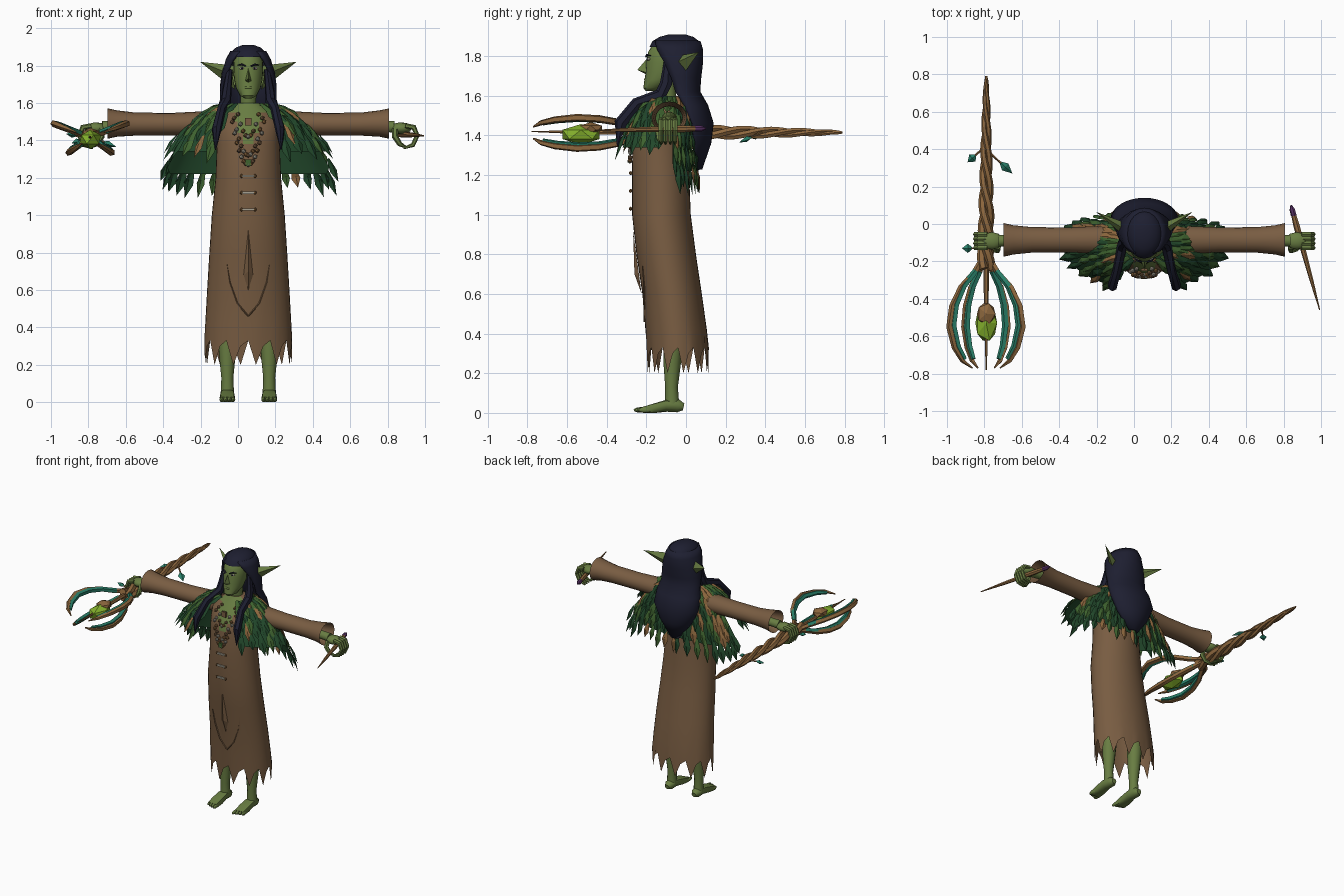
import bpy, math, random
from mathutils import Vector as V

random.seed(4)
if "Cube" in bpy.data.objects:
    bpy.data.objects.remove(bpy.data.objects["Cube"])
CX = 0.055  # middle of the body
SMOOTH = []

def material(name, r, g, b):
    m = bpy.data.materials.new(name)
    m.use_nodes = True
    m.diffuse_color = [(c / 255) ** 2.2 for c in (r, g, b)] + [1]
    m.node_tree.nodes["Principled BSDF"].inputs["Base Color"].default_value = m.diffuse_color
    return m

SKIN = material("green skin", 104, 124, 68)
ROBE = material("robe brown", 120, 93, 68)
DARK = material("dark leaf", 38, 72, 46)
LEAF = material("mid leaf", 64, 98, 50)
TAN = material("tan wood", 140, 103, 64)
HAIR = material("blue black hair", 35, 36, 52)
TEAL = material("teal", 46, 128, 106)
LIME = material("lime crystal", 132, 176, 48)
PURPLE = material("purple", 88, 52, 100)
BONE = material("bone grey", 165, 160, 145)

def mesh(name, verts, faces, mats, rule=None, smooth=True):
    me = bpy.data.meshes.new(name)
    me.from_pydata([tuple(v) for v in verts], [], faces)
    for m in mats if isinstance(mats, list) else [mats]:
        me.materials.append(m)
    if rule:
        for p in me.polygons:
            p.material_index = rule(p.center, p.index)
    ob = bpy.data.objects.new(name, me)
    bpy.context.collection.objects.link(ob)
    if smooth:
        SMOOTH.append(ob)
    return ob

def skin_rings(name, rings, mats, closed=True, caps=(True, True), **kw):
    n = len(rings[0])
    faces = [(k * n + i, k * n + (i + 1) % n, (k + 1) * n + (i + 1) % n, (k + 1) * n + i)
             for k in range(len(rings) - 1) for i in range(n if closed else n - 1)]
    if closed and caps[0]:
        faces.append(tuple(range(n))[::-1])
    if closed and caps[1]:
        faces.append(tuple(range((len(rings) - 1) * n, len(rings) * n)))
    return mesh(name, [p for r in rings for p in r], faces, mats, **kw)

# Stacked ellipses: rows of z, centre y, x radius, y radius
def loft(name, rows, mats, n=20, hem=(0,), **kw):
    turns = [math.tau * i / n for i in range(n)]
    rings = [[(CX + rx * math.sin(a), cy - ry * math.cos(a), z + (0 if k else hem[i % len(hem)]))
              for i, a in enumerate(turns)] for k, (z, cy, rx, ry) in enumerate(rows)]
    return skin_rings(name, rings, mats, **kw)

def tube(name, pts, radii, mats, n=8, ref=(0, 0, 1), flat=1.0, **kw):
    pts, rings = [V(p) for p in pts], []
    for k, p in enumerate(pts):
        t = (pts[min(k + 1, len(pts) - 1)] - pts[max(k - 1, 0)]).normalized()
        u = t.cross(V(ref)).normalized()
        v = u.cross(t) * flat
        rings.append([p + radii[k] * (u * math.cos(a) + v * math.sin(a)) for a in (math.tau * i / n for i in range(n))])
    return skin_rings(name, rings, mats, **kw)

def blob(name, loc, scale, mat, level=2, smooth=True):
    bpy.ops.mesh.primitive_ico_sphere_add(subdivisions=level, radius=1, location=loc)
    ob = bpy.context.object
    ob.name, ob.scale = name, scale
    ob.data.materials.append(mat)
    if smooth:
        SMOOTH.append(ob)

def box(name, loc, size, mat):
    bpy.ops.mesh.primitive_cube_add(size=1, location=loc)
    ob = bpy.context.object
    ob.name, ob.scale = name, size
    ob.data.materials.append(mat)

# Robe with jagged hem and skin neckline
ROWS = [(.28, -.04, .235, .155), (.42, -.05, .23, .155), (.6, -.07, .22, .15), (.8, -.1, .208, .15),
        (1.0, -.124, .195, .148), (1.2, -.128, .175, .144), (1.38, -.133, .168, .137),
        (1.44, -.128, .168, .128), (1.5, -.115, .168, .11), (1.55, -.095, .13, .085), (1.6, -.09, .06, .055)]
loft("robe", ROWS, [ROBE, SKIN], n=36, caps=(False, True), hem=(.05, -.08, .02),
     rule=lambda c, i: int(c.z > 1.38 and c.y < -.1 and abs(c.x - CX) < .02 + (c.z - 1.38) * .3))

def on_robe(x, z, off=.004):
    a, b = next((a, b) for a, b in zip(ROWS, ROWS[1:]) if a[0] <= z <= b[0])
    f = (z - a[0]) / (b[0] - a[0])
    cy, rx, ry = (p + (q - p) * f for p, q in zip(a[1:], b[1:]))
    return V((x, cy - ry * math.sqrt(max(0, 1 - ((x - CX) / rx) ** 2)) - off, z))

# Front fold and pointed panel
mesh("front_fold", [on_robe(CX, .92), on_robe(CX - .025, .68), on_robe(CX, .6), on_robe(CX + .025, .68),
     on_robe(CX, .7, .025)], [(0, 1, 4), (1, 2, 4), (2, 3, 4), (3, 0, 4)], ROBE, smooth=False)
for s in (-1, 1):
    tube("panel_seam", [on_robe(CX + s * x, z, .002) for x, z in ((.115, .74), (.1, .64), (.06, .53), (0, .46))],
         [.002, .005, .005, .004], ROBE, n=4)
# Clasps and bead necklaces
for z in (1.21, 1.12, 1.03):
    box("clasp", on_robe(CX, z, .008), (.07, .01, .012), BONE)
    for s in (-1, 1):
        blob("clasp_knob", on_robe(CX + s * .036, z, .01), (.009, .009, .011), TAN, 1)
for w, top, depth, count in ((.055, 1.54, .12, 9), (.075, 1.52, .2, 13), (.085, 1.5, .23, 15)):
    for i in range(count):
        u = 2 * i / (count - 1) - 1
        blob("necklace_bead", on_robe(CX + w * u, top - depth * (1 - u * u), .012), (.013,) * 3, (ROBE, BONE, TAN)[i % 3], 1)
box("pendant", on_robe(CX, 1.5, .02), (.035, .015, .04), ROBE)
box("pendant_low", on_robe(CX, 1.28, .015), (.03, .015, .035), LEAF)
# Neck, head and face
loft("neck", [(1.54, -.09, .055, .05), (1.6, -.095, .043, .045), (1.68, -.105, .045, .05)], SKIN, n=14)
loft("head", [(1.625, -.18, .02, .025), (1.64, -.165, .045, .05), (1.68, -.13, .066, .08), (1.72, -.115, .075, .088),
              (1.77, -.108, .08, .094), (1.82, -.1, .079, .091), (1.86, -.09, .065, .078), (1.89, -.08, .03, .04)], SKIN)
mesh("nose", [(CX, -.195, 1.79), (CX - .02, -.19, 1.715), (CX + .02, -.19, 1.715), (CX, -.246, 1.73),
     (CX, -.195, 1.705)], [(0, 1, 3), (0, 3, 2), (1, 4, 3), (4, 2, 3)], SKIN, smooth=False)
blob("lips", (CX, -.2, 1.682), (.025, .012, .009), SKIN)
EAR = [(.07, -.05, 1.80), (.085, -.085, 1.75), (.07, -.04, 1.67), (.07, -.005, 1.74), (.258, .065, 1.82)]
for s in (-1, 1):
    blob("eye", (CX + s * .033, -.187, 1.785), (.016, .009, .008), BONE)
    blob("pupil", (CX + s * .033, -.193, 1.785), (.007, .006, .007), HAIR, 1)
    tube("eyebrow", [(CX + s * .014, -.202, 1.797), (CX + s * .035, -.197, 1.806), (CX + s * .058, -.178, 1.803)],
         [.004, .006, .002], HAIR, n=5)
    mesh("ear", [(CX + s * x, y, z) for x, y, z in EAR], [(i, (i + 1) % 4, 4) for i in range(4)], SKIN, smooth=False)
# Hair: crown, long back sheet, locks over the shoulders
loft("hair_crown", [(1.845, -.055, .1, .13), (1.875, -.052, .09, .118), (1.897, -.048, .065, .085), (1.91, -.045, .03, .04)], HAIR)
sheet = []
for z, cy, rx, ry, half in ((1.875, -.052, .09, .118, 150), (1.83, -.05, .115, .13, 135), (1.76, -.04, .135, .118, 122),
                            (1.69, -.03, .145, .1, 115), (1.62, -.02, .145, .085, 112), (1.55, 0, .165, .105, 95),
                            (1.46, .02, .175, .113, 85), (1.36, .02, .13, .1, 80), (1.23, .045, .03, .03, 75)):
    angles = [math.radians(half * (i / 8 - 1)) for i in range(17)]
    sheet.append([(CX + rx * math.sin(a), cy + ry * math.cos(a), z) for a in angles])
thick = skin_rings("hair_back", sheet, HAIR, closed=False).modifiers.new("thickness", "SOLIDIFY")
thick.thickness, thick.offset = .014, 0
LOCK = [(.1, -.09, 1.78), (.115, -.1, 1.66), (.12, -.13, 1.6), (.145, -.25, 1.56), (.17, -.33, 1.46), (.175, -.345, 1.35)]
for s in (-1, 1):
    tube("hair_lock", [(CX + s * x, y, z) for x, y, z in LOCK], [.02, .032, .035, .03, .033, .004], HAIR, n=7, ref=(1, 0, 0), flat=.8)
# Sleeves, hands, legs and feet
for s in (-1, 1):
    def limb(name, pts, radii, mat, **kw):
        return tube(name, [(CX + s * x, y, z) for x, y, z in pts], radii, mat, **kw)
    limb("sleeve", [(x, -.085, z) for x, z in ((.06, 1.48), (.2, 1.49), (.4, 1.487), (.6, 1.487), (.7, 1.49), (.752, 1.49))],
         [.08, .075, .067, .068, .078, .09], ROBE, n=16, flat=.9, caps=(True, False))
    limb("forearm", [(.55, -.085, 1.48), (.72, -.088, 1.475), (.78, -.09, 1.472)], [.04, .03, .032], SKIN, n=10)
    blob("palm", (CX + s * .815, -.09, 1.465), (.06, .047, .032), SKIN)
    for y in (-.055, -.079, -.103, -.127):
        limb("finger", [(x, y, z) for x, z in ((.84, 1.478), (.885, 1.47), (.903, 1.425), (.88, 1.375), (.83, 1.358))],
             [.014, .015, .013, .012, .006], SKIN, n=6, ref=(0, 1, 0))
    limb("thumb", [(.785, -.12, 1.46), (.785, -.14, 1.42), (.81, -.135, 1.38), (.84, -.12, 1.365)],
         [.018, .017, .014, .007], SKIN, n=6, ref=(0, 1, 0))
    limb("leg", [(.112, y, z) for y, z in ((-.06, .55), (-.065, .34), (-.07, .24), (-.073, .13), (-.07, .04))],
         [.06, .05, .043, .032, .036], SKIN, n=12, ref=(0, 1, 0))
    foot = limb("foot", [(.112, y, z) for y, z in ((-.012, .03), (-.04, .036), (-.1, .042), (-.16, .026), (-.22, .016))],
                [.018, .035, .038, .041, .04], SKIN, n=12, flat=.95)
    for v in foot.data.vertices:
        v.co.z = min(max(v.co.z, 0), .3 * (v.co.y + .32))
    for k in range(4):
        blob("toe", (CX + s * (.08 + k * .021), -.23 + .008 * k, .015), (.011, .035, .014), SKIN)

# Feather cape: dark lining plus overlapping feathers
def cape(s, a, t):
    c, x = math.cos(math.radians(a)), math.sin(math.radians(a))
    ry = (.1 + .16 * t) if c > 0 else (.08 + .05 * t)
    hang = .2 + .12 * min(1, max(0, -c * 4))
    return V((CX + s * (.12 + .32 * t) * x, -.09 - ry * c, 1.59 - .05 * t - hang * t * t))

verts, faces, cols = [], [], []
for s in (-1, 1):
    for a0, a1 in ((28, 80), (100, 180)):
        skin_rings("cape_lining", [[cape(s, a0 + (a1 - a0) * i / 10, t / 6) for i in range(11)] for t in range(7)], DARK, closed=False)
    for t in (.02, .22, .42, .62, .8, .95):
        a = 26 + random.random() * 6
        while a < 180:
            if not ((82 < a < 98 and t > .3) or (t > .9 and a < 90)):
                p = cape(s, a, t)
                d = ((cape(s, a, t + .15) - p).normalized() + V((0, 0, -.25))).normalized()
                out = d.cross(cape(s, a + 2, t) - cape(s, a - 2, t)).normalized()
                out *= math.copysign(1, out.dot(p - V((CX, -.09, 1.3))))
                p, d = p + out * .012, (d + out * .08).normalized() * random.uniform(.11, .17)
                side, k = d.cross(out).normalized() * random.uniform(.02, .03), len(verts)
                verts += [p - side * .4, p + side * .4, p + d * .55 + side, p + d, p + d * .55 - side, p + d * .45 + out * .012]
                faces += [(k + i, k + (i + 1) % 5, k + 5) for i in range(5)]
                cols += [random.choice((0, 0, 1, 1, 2))] * 5
            a += (13 - 4 * t) * random.uniform(.8, 1.2)
mesh("cape_feathers", verts, faces, [DARK, LEAF, TAN], rule=lambda c, i: cols[i], smooth=False)
# Twisted staff
SX, SZ = -.79, 1.415
steps = [i / 40 for i in range(41)]
for k in range(3):
    path = [V((SX, -.24 + 1.03 * u, SZ)) + (.024 * (1 - u) ** .6 + .002) * V((math.cos(u * 15 + k * 2.1), 0, math.sin(u * 15 + k * 2.1))) for u in steps]
    tube("staff_strand", path, [.021 * (1 - u) ** .5 + .004 for u in steps], TAN, n=6)
tube("staff_spike", [(SX, -.2, SZ), (SX, -.5, SZ), (SX, -.78, SZ + .005)], [.015, .012, .003], TAN, n=6)
# Staff head: curved prongs with teal inner faces, crystal and pod
CURVE = ((-.18, .08), (-.26, .32), (-.34, .68), (-.44, .92), (-.55, 1), (-.66, .86), (-.73, .65), (-.77, .38))
rad = [.016, .017, .018, .019, .019, .017, .013, .004]
for dx, dz in ((.195, .075), (-.195, .075), (.115, -.08), (-.115, -.08)):
    tube("prong", [(SX + dx * f, y, SZ + dz * f) for y, f in CURVE], rad, TAN, n=5)
    tube("prong_inlay", [(SX + dx * f * .9, y + .008, SZ + dz * f * .9 + .004) for y, f in CURVE[1:-1]], rad[1:-1], TEAL, n=5)
blob("crystal", (SX, -.53, SZ - .01), (.065, .11, .052), LIME, 1, False)
blob("crystal_pod", (SX, -.48, SZ + .02), (.055, .065, .032), TAN, 1, False)
# Leaves on the staff
for b, e in (((-.81, .4, SZ), (-.89, .33, SZ - .03)), ((-.77, .38, SZ), (-.65, .27, SZ - .05)), ((-.82, -.13, SZ), (-.92, -.13, SZ + .02))):
    b, e = V(b), V(e)
    tube("twig", [b, b.lerp(e, .5)], [.008, .005], TAN, n=5)
    m, w, h = b.lerp(e, .68), (e - b).cross(V((0, 0, 1))).normalized() * .025, V((0, 0, .015))
    mesh("staff_leaf", [b.lerp(e, .4), m + w, e, m - w, m + h, m - h],
         [(i, (i + 1) % 4, c) for c in (4, 5) for i in range(4)], TEAL, smooth=False)
# Wand with purple grip end
butt, point = V((.84, .1, 1.435)), V((.993, -.46, 1.425))
tube("wand", [butt.lerp(point, f) for f in (.08, .2, .35, .7, 1)], [.013, .018, .016, .011, .003], TAN, n=7)
tube("wand_end", [butt.lerp(point, f) for f in (0, .04, .09, .12)], [.005, .015, .016, .01], PURPLE, n=7)
# Smooth shading with sharp edges kept
bpy.ops.object.select_all(action="DESELECT")
for ob in SMOOTH:
    ob.select_set(True)
bpy.context.view_layer.objects.active = SMOOTH[0]
bpy.ops.object.shade_smooth_by_angle(angle=math.radians(40))
